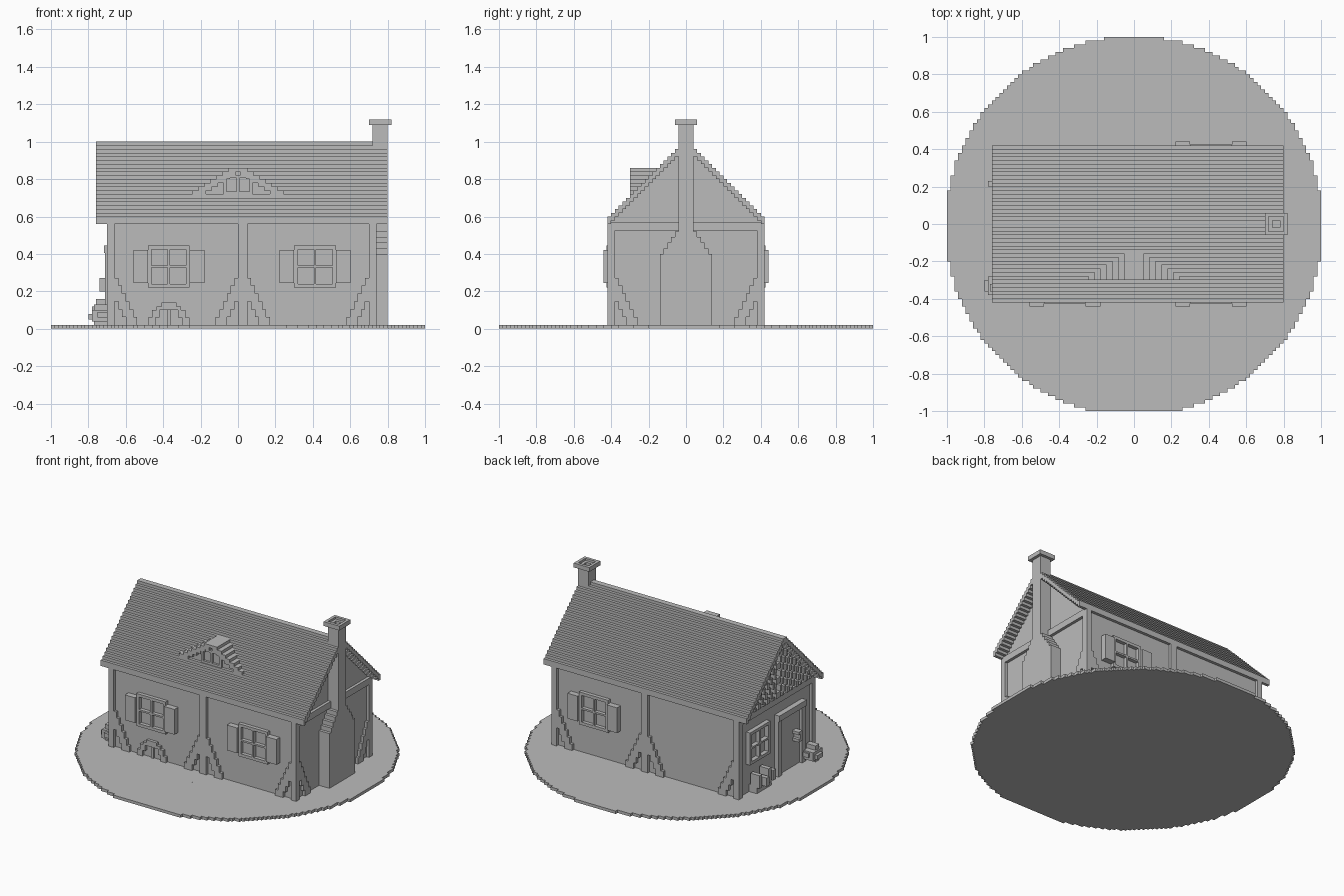
import bpy, bmesh, math
from mathutils import Matrix, Vector

old = bpy.data.objects.get("Cube")
if old:
    bpy.data.objects.remove(old, do_unlink=True)

V = 0.02  # block size

stone = bpy.data.materials.new("plain_grey")
stone.use_nodes = True
GREY = (0.5, 0.5, 0.5, 1)
stone.diffuse_color = GREY
stone.node_tree.nodes["Principled BSDF"].inputs["Base Color"].default_value = GREY


def box(x0, x1, y0, y1, z0, z1):
    return (x0, x1, y0, y1, z0, z1)


def on_wall(side, u0, u1, d0, d1, z0, z1):
    """Box on a wall: u runs along it, d is the distance outward."""
    if side == "front":
        return box(u0, u1, -d1, -d0, z0, z1)
    if side == "back":
        return box(u0, u1, d0, d1, z0, z1)
    if side == "left":
        return box(-d1, -d0, u0, u1, z0, z1)
    return box(d0, d1, u0, u1, z0, z1)


def part(name, boxes):
    bm = bmesh.new()
    for x0, x1, y0, y1, z0, z1 in boxes:
        place = Matrix.Translation(((x0 + x1) / 2, (y0 + y1) / 2, (z0 + z1) / 2))
        size = Matrix.Diagonal((x1 - x0, y1 - y0, z1 - z0, 1))
        bmesh.ops.create_cube(bm, size=1, matrix=place @ size)
    mesh = bpy.data.meshes.new(name)
    bm.to_mesh(mesh)
    bm.free()
    mesh.materials.append(stone)
    ob = bpy.data.objects.new(name, mesh)
    bpy.context.collection.objects.link(ob)
    return ob


# Round ground plate in stepped rows
rows = []
for i in range(100):
    y = -1 + V * i
    half = math.sqrt(1.026 - (y + V) ** 2)
    half = min(1, math.floor(half / V + 0.3) * V)
    rows.append(box(-half, half, y, y + V, 0, V))
part("ground_plate", rows)

# Walls and stepped gable core
part("walls", [box(-0.68, 0.72, -0.4, 0.4, V, 0.57)])
part("gable_walls", [box(-0.68, 0.72, -0.4 + V * k, 0.4 - V * k, 0.56 + V * k, 0.58 + V * k)
                     for k in range(20)])

# Stepped roof courses on both slopes
courses = []
for k in range(21):
    y, top = 0.42 - V * k, 0.6 + V * k
    for y0, y1 in ((y - V, y), (-y, -y + V)):
        courses.append(box(-0.76, 0.8, y0, y1, top - 0.04, top))
part("roof", courses)

# Timber posts and gable beams
posts = [box(x, x + 0.04, y, y + 0.04, V, 0.57) for x in (-0.7, 0.7) for y in (-0.42, 0.38)]
posts += [on_wall(s, 0, 0.05, 0.38, 0.42, V, 0.57) for s in ("front", "back")]
part("posts", posts)
part("gable_beams", [on_wall(s, -0.42, 0.42, d - 0.03, d, 0.525, 0.57)
                     for s, d in (("left", 0.7), ("right", 0.74))])


# Stepped braces at the feet of the posts
def brace(side, u, way, d):
    out = []
    for i in range(6):
        far = 0.12 - V * i
        near = max(0, far - 0.06)
        a, b = sorted((u + way * near, u + way * far))
        out.append(on_wall(side, a, b, d - 0.03, d, V + 0.042 * i, V + 0.042 * (i + 1)))
    return out


braces = []
for s in ("front", "back"):
    for u, way in ((-0.66, 1), (0, -1), (0.05, 1), (0.7, -1)):
        braces += brace(s, u, way, 0.42)
braces += brace("right", -0.38, 1, 0.74) + brace("right", 0.38, -1, 0.74)
part("braces", braces)


# Windows with crossbars
def window(side, c, d):
    w, lo, hi = 0.112, 0.22, 0.445
    mid = (lo + hi) / 2
    return [on_wall(side, c - w, c - w + V, d - 0.04, d, lo, hi),
            on_wall(side, c + w - V, c + w, d - 0.04, d, lo, hi),
            on_wall(side, c - w, c + w, d - 0.04, d, lo, lo + V),
            on_wall(side, c - w, c + w, d - 0.04, d, hi - V, hi),
            on_wall(side, c - 0.006, c + 0.006, d - 0.04, d, lo, hi),
            on_wall(side, c - w, c + w, d - 0.04, d, mid - 0.006, mid + 0.006)]


def shutters(side, c, d):
    return [on_wall(side, a, a + 0.078, d - 0.04, d, 0.245, 0.42) for a in (c - 0.19, c + 0.112)]


for s, c, name in (("front", -0.37, "front_right"), ("front", 0.412, "front_left"),
                   ("back", 0.412, "back")):
    part(name + "_window", window(s, c, 0.425))
    part(name + "_shutters", shutters(s, c, 0.44))
part("side_window", window("left", 0.2, 0.71))

# Door with frame and handle
part("door_frame", [on_wall("left", -0.3, -0.26, 0.67, 0.71, V, 0.44),
                    on_wall("left", -0.04, 0, 0.67, 0.71, V, 0.44),
                    on_wall("left", -0.3, 0, 0.67, 0.717, 0.405, 0.445)])
part("door", [on_wall("left", -0.26, -0.04, 0.67, 0.69, V, 0.41)])
part("door_handle", [on_wall("left", -0.22, -0.18, 0.68, 0.74, z, z + V) for z in (0.2, 0.25)]
     + [on_wall("left", -0.22, -0.2, 0.68, 0.74, 0.2, 0.27)])

# Diagonal timber pattern on the left gable
blocks = []
for k in range(19):
    z = 0.57 + V * k
    for j in range(19 - k):
        if (k - 2 * j) % 5 < 2:
            for y in (j * V, -(j + 1) * V):
                blocks.append(on_wall("left", y, y + V, 0.66, 0.71, z, z + V))
part("gable_lattice", blocks)

# Shrub in a planter, small bush, arched foot hatch
shrub = [on_wall("left", 0.12, 0.28, 0.68, 0.74, V, 0.07)]
shrub += [on_wall("left", 0.1 + 0.05 * i, 0.13 + 0.05 * i, 0.69, 0.76 + V * (i == 2), 0.06, h)
          for i, h in enumerate((0.13, 0.16, 0.12, 0.15))]
part("planter_shrub", shrub)
part("small_bush", [on_wall("left", -0.38, -0.28, 0.7, 0.78, 0.04, 0.1),
                    on_wall("left", -0.36, -0.3, 0.7, 0.8, 0.05, 0.08),
                    on_wall("left", -0.36, -0.32, 0.7, 0.77, V, 0.13),
                    on_wall("left", -0.4, -0.27, 0.7, 0.75, 0.06, 0.09)])
arch = []
for i in range(6):
    w = (0.11, 0.11, 0.09, 0.09, 0.065, 0.04)[i]
    z = V * (i + 1)
    hole = max(0, w - 0.04) if i < 4 else 0
    arch += [on_wall("front", -0.37 - w, -0.37 - hole, 0.38, 0.42, z, z + V),
             on_wall("front", -0.37 + hole, -0.37 + w, 0.38, 0.42, z, z + V)]
arch.append(on_wall("front", -0.38, -0.36, 0.38, 0.41, V, 0.1))
part("foot_arch", arch)

# Dormer: stepped roof, recessed face and little window
steps = []
for k in range(7):
    half, top = 0.05 + 0.032 * k, 0.86 - V * k
    back = 0.15 + V * k
    inner = 0 if k == 0 else half - 0.07
    for s in (-1, 1):
        a, b = sorted((s * inner, s * half))
        steps.append(box(a, b, -0.3, -back, top - V, top))
part("dormer_roof", steps)
part("dormer_face", [box(-0.08 - 0.03 * k, 0.08 + 0.03 * k, -0.28, -0.18, 0.8 - V * k, 0.82 - V * k)
                     for k in range(5)])
part("dormer_window", [box(x - 0.008, x + 0.008, -0.295, -0.27, 0.72, 0.81)
                       for x in (-0.07, 0, 0.07)]
     + [box(-0.07, 0.07, -0.295, -0.27, z, z + 0.015) for z in (0.72, 0.805)])


# Chimney: wide base, stepped shoulders, stack and hollow cap
def ring(outer, hole, z0, z1):
    cx = 0.76
    out = []
    for s in (-1, 1):
        a, b = sorted((s * hole, s * outer))
        out += [box(cx + a, cx + b, -outer, outer, z0, z1),
                box(cx - outer, cx + outer, a, b, z0, z1)]
    return out


part("chimney_base", [box(0.7, 0.8, -0.14, 0.14, V, 0.4)]
     + [box(0.7, 0.8, -0.12 + V * i, 0.12 - V * i, 0.4 + 0.03 * i, 0.43 + 0.03 * i)
        for i in range(5)])
part("chimney_stack", [box(0.72, 0.8, -0.04, 0.04, 0.5, 1.06)] + ring(0.04, 0.02, 1.06, 1.105))
part("chimney_cap", ring(0.06, 0.04, 1.09, 1.12))
